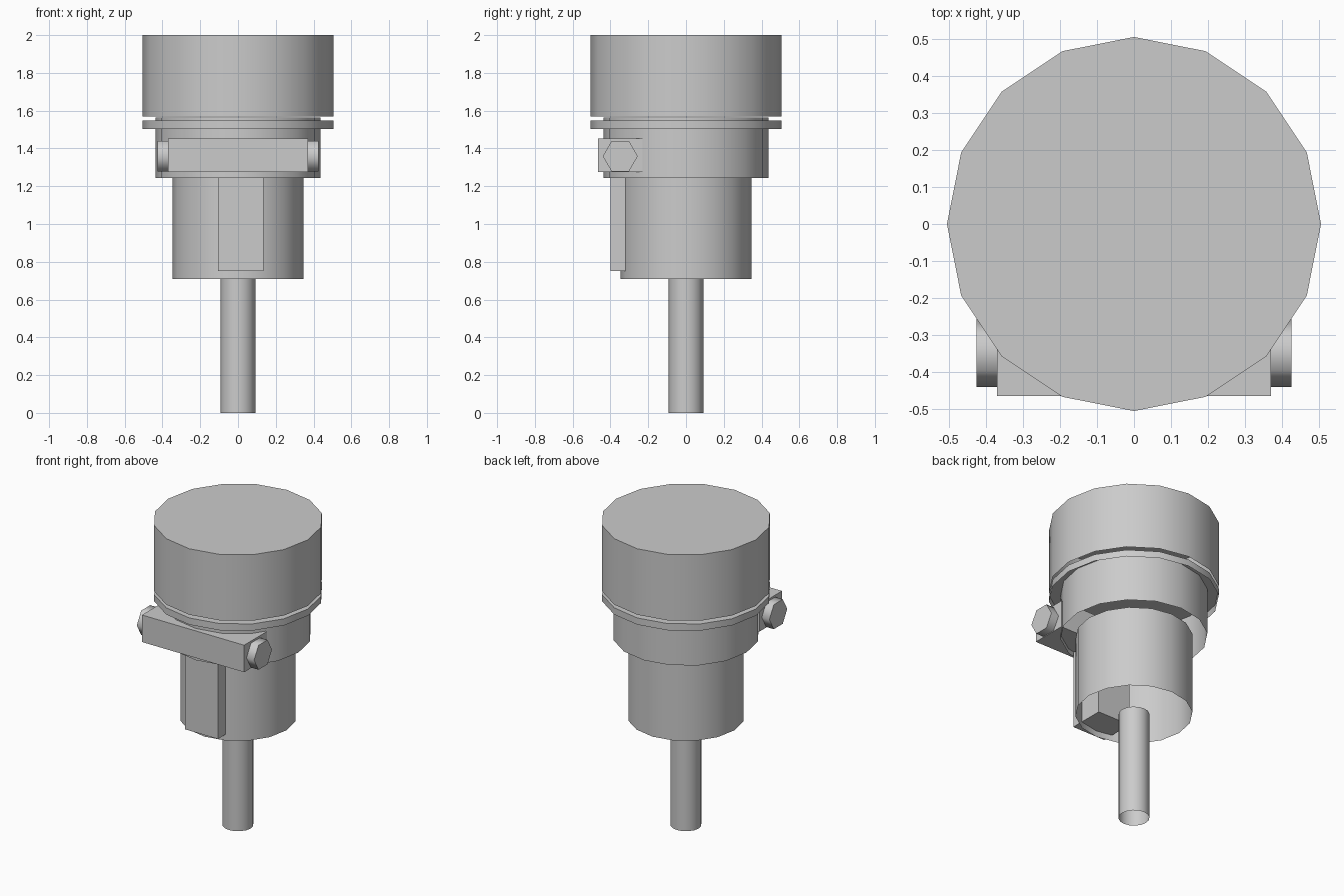
import bpy
import bmesh
from math import radians
from mathutils import Matrix

cube = bpy.data.objects.get("Cube")
if cube:
    bpy.data.objects.remove(cube, do_unlink=True)

metal = bpy.data.materials.new("grey_metal")
metal.use_nodes = True
GREY = (0.6, 0.6, 0.6, 1.0)
metal.diffuse_color = GREY
metal.node_tree.nodes["Principled BSDF"].inputs["Base Color"].default_value = GREY


def finish(name, bm, smooth=False):
    mesh = bpy.data.meshes.new(name)
    bm.to_mesh(mesh)
    bm.free()
    mesh.materials.append(metal)
    obj = bpy.data.objects.new(name, mesh)
    bpy.context.collection.objects.link(obj)
    if smooth:
        bpy.ops.object.select_all(action="DESELECT")
        obj.select_set(True)
        bpy.context.view_layer.objects.active = obj
        bpy.ops.object.shade_smooth_by_angle(angle=radians(70))
    return obj


def cup(name, radius, bottom, top):
    """Upright sixteen-sided cylinder, closed on top and open underneath."""
    bm = bmesh.new()
    bmesh.ops.create_cone(bm, cap_ends=True, segments=16, radius1=radius,
                          radius2=radius, depth=top - bottom,
                          matrix=Matrix.Translation((0, 0, (top + bottom) / 2)))
    base = [f for f in bm.faces if f.normal.z < -0.9]
    bmesh.ops.delete(bm, geom=base, context="FACES_ONLY")
    return finish(name, bm, True)


def box(name, low, high):
    bm = bmesh.new()
    bmesh.ops.create_cube(bm, size=1)
    for v in bm.verts:
        v.co = [a + (b - a) * (c + 0.5) for a, b, c in zip(low, high, v.co)]
    return finish(name, bm)


# Stacked round housing, from the shaft up to the cap
cup("shaft", 0.092, 0, 0.71)
cup("lower_body", 0.348, 0.71, 1.244)
cup("collar", 0.437, 1.244, 1.565)
cup("flange", 0.505, 1.503, 1.547)
cup("cap", 0.505, 1.568, 2.0)

# Front block and cross bar
box("front_block", (-0.105, -0.40, 0.75), (0.135, -0.165, 1.26))
box("clamp_bar", (-0.37, -0.465, 1.275), (0.37, -0.23, 1.452))

# Hexagonal bolt through the bar, with corners pointing forward and back
bolt = bmesh.new()
bmesh.ops.create_cone(bolt, cap_ends=True, segments=6, radius1=0.0925,
                      radius2=0.0925, depth=0.85,
                      matrix=Matrix.Translation((0, -0.348, 1.359))
                      @ Matrix.Rotation(radians(90), 4, "Y"))
finish("clamp_bolt", bolt, True)
